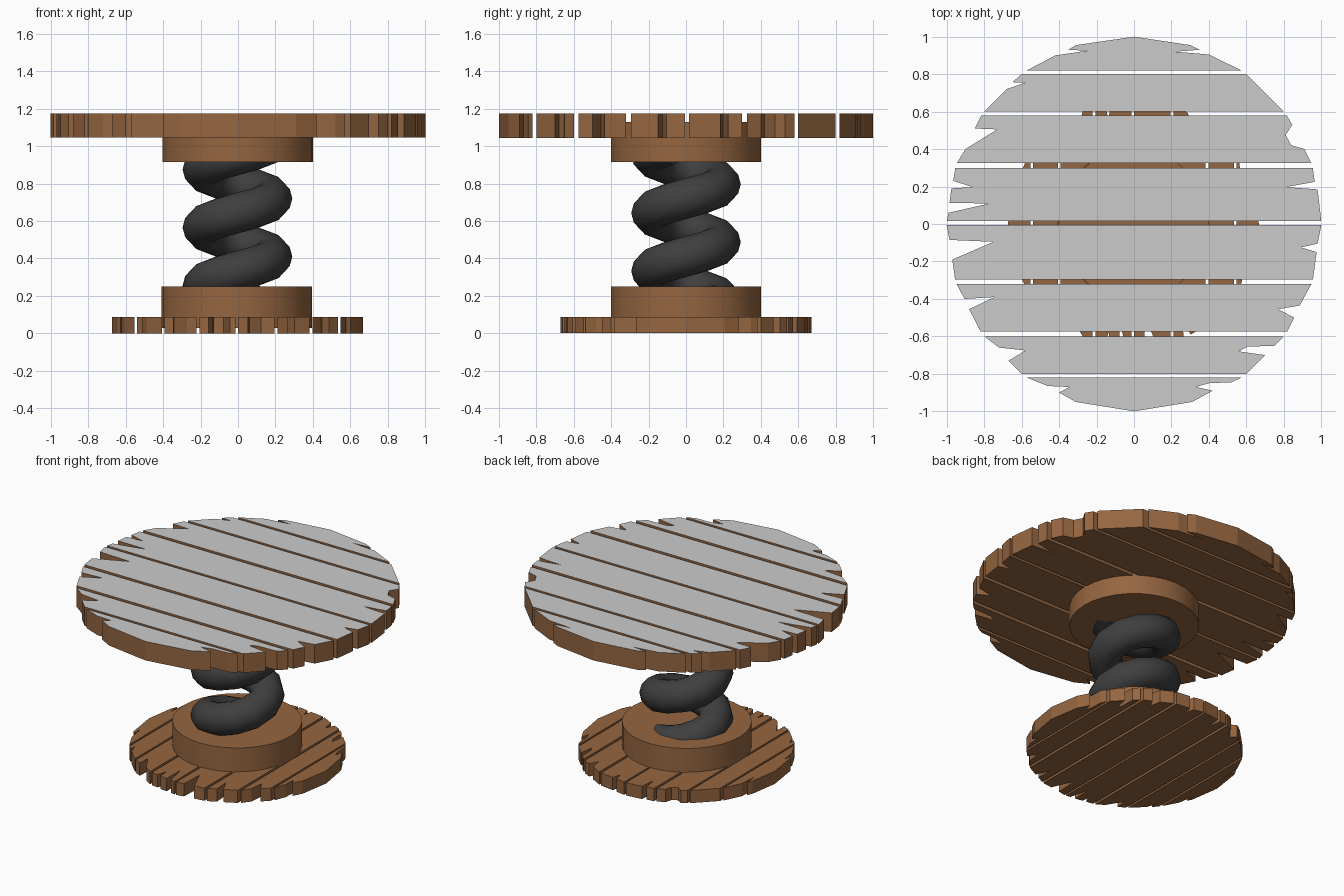
import bpy, bmesh, math
from mathutils import Vector

if "Cube" in bpy.data.objects:
    bpy.data.objects.remove(bpy.data.objects["Cube"])


def material(name, r, g, b):
    m = bpy.data.materials.new(name)
    m.diffuse_color = (r, g, b, 1)
    m.use_nodes = True
    m.node_tree.nodes["Principled BSDF"].inputs["Base Color"].default_value = m.diffuse_color
    return m


WOOD = material("brown wood", 0.30, 0.132, 0.052)
PAINT = material("pale grey top", 0.60, 0.60, 0.60)
RUBBER = material("dark grey spring", 0.05, 0.05, 0.05)


def finish(bm, name, mats, smooth=False):
    bmesh.ops.recalc_face_normals(bm, faces=bm.faces)
    me = bpy.data.meshes.new(name)
    bm.to_mesh(me)
    bm.free()
    ob = bpy.data.objects.new(name, me)
    bpy.context.collection.objects.link(ob)
    for m in mats:
        me.materials.append(m)
    if smooth:
        bpy.ops.object.select_all(action='DESELECT')
        ob.select_set(True)
        bpy.context.view_layer.objects.active = ob
        bpy.ops.object.shade_smooth_by_angle(angle=math.radians(50))
    return ob


# Planks: (low y, high y); corners lie on the unit circle
PLANKS = [(0.82, 1.0), (0.60, 0.80), (0.325, 0.58), (0.015, 0.30),
          (-0.295, -0.005), (-0.575, -0.32), (-0.80, -0.60), (-1.0, -0.82)]

# Splintered left ends, going up
LEFT = [
    [(-.42, .90), (-.25, .925), (-.35, .93), (-.31, .955)],
    [(-.68, .72), (-.58, .755), (-.65, .757)],
    [(-.90, .40), (-.73, .505), (-.85, .51)],
    [(-.99, .06), (-.77, .11), (-.985, .112), (-.975, .19), (-.86, .197), (-.965, .23)],
    [(-.97, -.19), (-.75, -.095), (-.985, -.085)],
    [(-.88, -.455), (-.745, -.39), (-.905, -.40)],
    [(-.67, -.73), (-.58, -.675), (-.72, -.66)],
    [(-.31, -.95), (-.40, -.90), (-.345, -.87), (-.46, -.865)],
]
# Splintered right ends, going down
RIGHT = [
    [(.30, .955), (.35, .93), (.22, .92), (.40, .905)],
    [],
    [(.845, .53), (.81, .475), (.84, .42), (.91, .40)],
    [(.965, .225), (.81, .197), (.98, .185)],
    [(.98, -.105), (.89, -.125), (.975, -.15)],
    [(.885, -.435), (.77, -.455), (.855, -.50)],
    [(.75, -.65), (.605, -.655), (.56, -.68), (.70, -.70)],
    [(.52, -.845), (.40, -.85), (.33, -.87), (.42, -.89), (.31, -.95)],
]


def plank_disc(name, z0, z1, scale, turned, painted):
    """Round board of loose planks; top face optionally painted."""
    bm = bmesh.new()
    for (lo, hi), left, right in zip(PLANKS, LEFT, RIGHT):
        xl, xh = (math.sqrt(1 - y * y) for y in (lo, hi))
        pts = [(-xl, lo)] + left + [(-xh, hi)]
        if xh > 0.01:
            pts.append((xh, hi))
        pts += right
        if xl > 0.01:
            pts.append((xl, lo))
        if turned:
            pts = [(-y - 0.005, x) for x, y in pts]
        bot = [bm.verts.new((x * scale, y * scale, z0)) for x, y in pts]
        top = [bm.verts.new((x * scale, y * scale, z1)) for x, y in pts]
        n = len(pts)
        bm.faces.new(bot)
        bm.faces.new(top).material_index = 1 if painted else 0
        for i in range(n):
            j = (i + 1) % n
            bm.faces.new((bot[i], bot[j], top[j], top[i]))
    return finish(bm, name, [WOOD, PAINT] if painted else [WOOD])


def collar(name, x, z0, z1):
    bm = bmesh.new()
    bmesh.ops.create_cone(bm, cap_ends=True, segments=32, radius1=0.402,
                          radius2=0.402, depth=z1 - z0)
    bmesh.ops.translate(bm, verts=bm.verts, vec=(x, 0, (z0 + z1) / 2))
    finish(bm, name, [WOOD], smooth=True)


# Boards and round collars (collars reach into the boards)
plank_disc("table_top", 1.045, 1.175, 1.0, False, True)
plank_disc("base_board", 0.0, 0.087, 0.67, True, False)
collar("upper_collar", -0.002, 0.915, 1.13)
collar("lower_collar", -0.006, 0.03, 0.25)

# Coil spring: tube swept along a rising helix
bm = bmesh.new()
R, TUBE, PITCH, PER_TURN, SIDES = 0.187, 0.106, 0.31, 12, 12
first, last = 2, 3 * PER_TURN - 1
rings = []
for i in range(first, last + 1):
    a = 2 * math.pi * i / PER_TURN
    centre = Vector((R * math.cos(a) - 0.003, R * math.sin(a), 0.10 + PITCH * i / PER_TURN))
    out = Vector((math.cos(a), math.sin(a), 0))
    along = Vector((-R * math.sin(a), R * math.cos(a), PITCH / (2 * math.pi))).normalized()
    up = out.cross(along)
    rings.append([bm.verts.new(centre + TUBE * (math.cos(t) * out + math.sin(t) * up))
                  for t in (2 * math.pi * k / SIDES for k in range(SIDES))])
for r0, r1 in zip(rings, rings[1:]):
    for k in range(SIDES):
        j = (k + 1) % SIDES
        bm.faces.new((r0[k], r0[j], r1[j], r1[k]))
bm.faces.new(rings[0])
bm.faces.new(rings[-1])
finish(bm, "coil_spring", [RUBBER], smooth=True)
